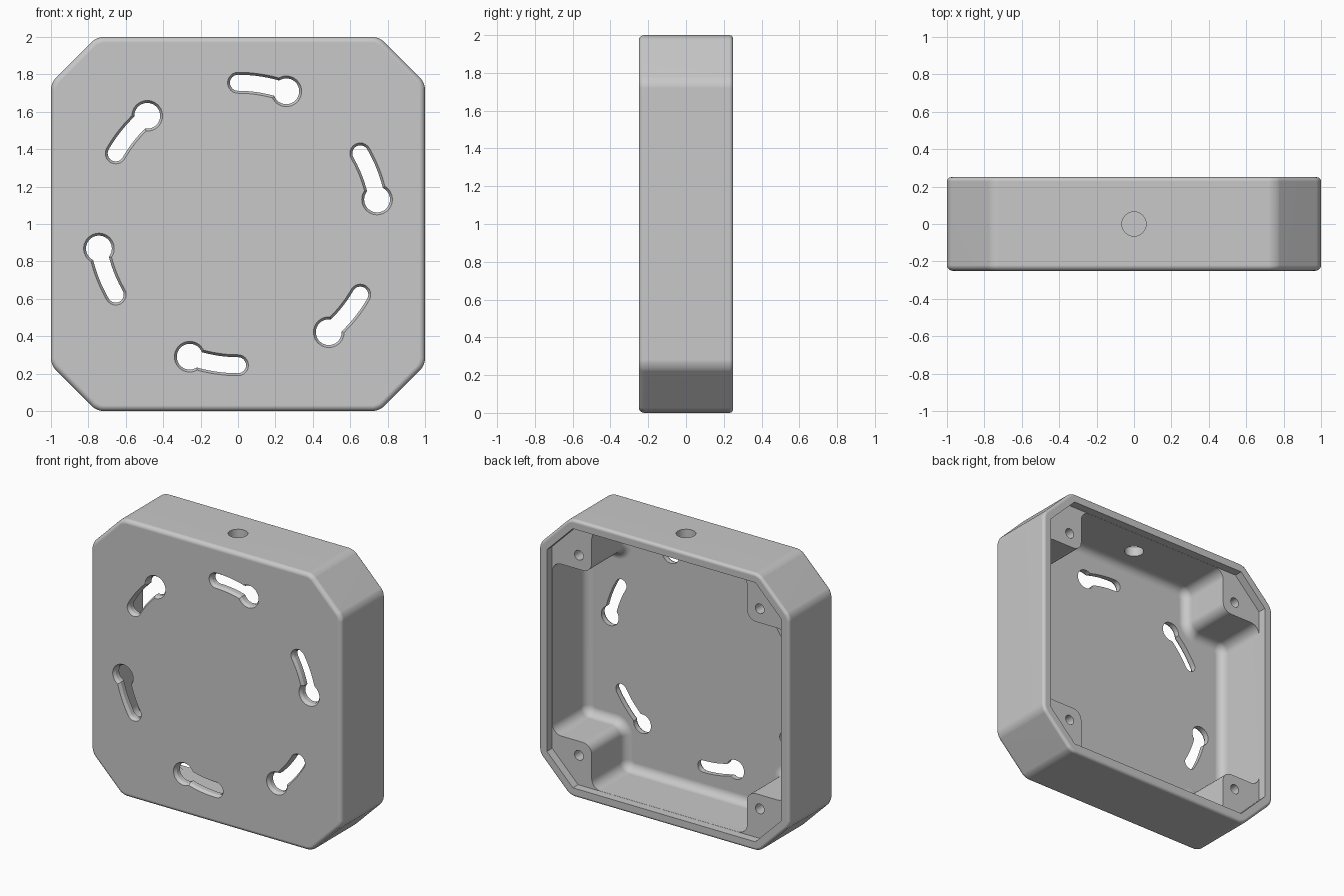
import bpy, bmesh
from math import sin, cos, radians, pi

default = bpy.data.objects.get("Cube")
if default:
    bpy.data.objects.remove(default)

MID = 1.0       # height of the centre
HALF = 0.25     # half the depth
WALL = 0.065
FLOOR = -0.195  # inner face of the front plate
LIP = 0.19      # back face of the corner bosses


def four_way(points):
    """Turn the outline of one quarter by 90 degrees four times."""
    out = []
    for k in range(4):
        c, s = round(cos(k * pi / 2)), round(sin(k * pi / 2))
        out += [(c * x - s * z, s * x + c * z) for x, z in points]
    return out


def circle(cx, cz, r, n=40):
    return [(cx + r * cos(2 * pi * i / n), cz + r * sin(2 * pi * i / n)) for i in range(n)]


def arc_slot(radius, w, start, end, n=12):
    """Curved slot with round ends, about the centre."""
    pts = []
    for i in range(n + 1):
        a = start + (end - start) * i / n
        pts.append(((radius + w) * cos(a), (radius + w) * sin(a)))
    for mid, turn in ((end, 0), (start, pi)):
        for i in range(1, n):
            a = mid + turn + pi * i / n
            pts.append((radius * cos(mid) + w * cos(a), radius * sin(mid) + w * sin(a)))
        if turn == 0:
            for i in range(n + 1):
                a = end + (start - end) * i / n
                pts.append(((radius - w) * cos(a), (radius - w) * sin(a)))
    return pts


def loft(bm, loops):
    """Closed solid through outlines of equal length, each at its own y."""
    rings = [[bm.verts.new((x, y, z + MID)) for x, z in pts] for pts, y in loops]
    for a, b in zip(rings, rings[1:]):
        for i in range(len(a)):
            j = (i + 1) % len(a)
            bm.faces.new((a[i], a[j], b[j], b[i]))
    bm.faces.new(rings[0][::-1])
    bm.faces.new(rings[-1])
    bmesh.ops.recalc_face_normals(bm, faces=bm.faces)


def round_edges(bm, test, offset, segments):
    bm.normal_update()
    edges = [e for e in bm.edges if test(e.verts[0].co, e.verts[1].co)]
    bmesh.ops.bevel(bm, geom=edges, offset=offset, segments=segments,
                    profile=0.5, affect='EDGES')


def along_y(a, b):
    return abs(a.y - b.y) > 0.1


def at_y(y):
    return lambda a, b: abs(a.y - y) < 0.001 and abs(b.y - y) < 0.001


def finish(bm, name):
    bmesh.ops.recalc_face_normals(bm, faces=bm.faces)
    mesh = bpy.data.meshes.new(name)
    bm.to_mesh(mesh)
    bm.free()
    obj = bpy.data.objects.new(name, mesh)
    bpy.context.collection.objects.link(obj)
    return obj


# Outer body: a square with cut corners and rounded edges
bm = bmesh.new()
octagon = four_way([(1, -0.755), (1, 0.755)])
loft(bm, [(octagon, -HALF), (octagon, HALF)])
round_edges(bm, along_y, 0.035, 5)
round_edges(bm, at_y(-HALF), 0.03, 6)
round_edges(bm, at_y(HALF), 0.022, 6)
body = finish(bm, "junction_box")

cutters = []

# Shallow recess at the open back
inner = 1 - WALL
bm = bmesh.new()
recess = four_way([(inner, -0.728), (inner, 0.728)])
loft(bm, [(recess, LIP), (recess, 0.4)])
cutters.append(finish(bm, "recess_cutter"))

# Deep cavity that leaves a square boss in each corner
bm = bmesh.new()
deep = inner - 0.001
cross = four_way([(deep, -0.62), (deep, 0.62), (0.62, 0.62)])
loft(bm, [(cross, FLOOR), (cross, 0.35)])
round_edges(bm, along_y, 0.07, 6)
round_edges(bm, at_y(FLOOR), 0.06, 6)
cutters.append(finish(bm, "cavity_cutter"))

# Six keyholes with a chamfered front edge: narrow arcs, then round ends
arcs, rounds = bmesh.new(), bmesh.new()
CHAMFER = 0.02
for k in range(6):
    a0, a1 = radians(70 + 60 * k), radians(90 + 60 * k)
    cx, cz = 0.755 * cos(a0), 0.755 * sin(a0)
    for bm, shape in ((arcs, lambda g: arc_slot(0.755, 0.043 + g, a0, a1)),
                      (rounds, lambda g: circle(cx, cz, 0.069 + g))):
        wide, narrow = shape(0.013), shape(0)
        loft(bm, [(wide, -0.35), (wide, -HALF), (narrow, CHAMFER - HALF), (narrow, 0)])
cutters += [finish(arcs, "slot_cutter"), finish(rounds, "keyhole_cutter")]

# Screw holes in the bosses
bm = bmesh.new()
for x, z in four_way([(0.722, 0.722)]):
    hole = circle(x, z, 0.035, 28)
    loft(bm, [(hole, -0.05), (hole, 0.3)])
cutters.append(finish(bm, "screw_hole_cutter"))

# Cable hole through the top wall
bm = bmesh.new()
bmesh.ops.create_cone(bm, cap_ends=True, segments=40, radius1=0.065, radius2=0.065, depth=0.4)
bmesh.ops.translate(bm, verts=bm.verts, vec=(0, 0, 2))
cutters.append(finish(bm, "cable_hole_cutter"))

# Cut everything out, then drop the cutters
for cutter in cutters:
    cutter.hide_render = True
    mod = body.modifiers.new(cutter.name, 'BOOLEAN')
    mod.operation = 'DIFFERENCE'
    mod.solver = 'EXACT'
    mod.object = cutter
bpy.context.view_layer.update()
cut = bpy.data.meshes.new_from_object(body.evaluated_get(bpy.context.evaluated_depsgraph_get()))
body.modifiers.clear()
body.data = cut
for cutter in cutters:
    bpy.data.objects.remove(cutter)

# One grey material
grey = bpy.data.materials.new("plain_grey")
grey.use_nodes = True
colour = (0.58, 0.58, 0.58, 1)
grey.diffuse_color = colour
grey.node_tree.nodes["Principled BSDF"].inputs["Base Color"].default_value = colour
body.data.materials.clear()
body.data.materials.append(grey)

# Smooth fillets, crisp edges
bpy.ops.object.select_all(action='DESELECT')
body.select_set(True)
bpy.context.view_layer.objects.active = body
bpy.ops.object.shade_smooth_by_angle(angle=radians(20))
weighted = body.modifiers.new("weighted_normals", 'WEIGHTED_NORMAL')
weighted.keep_sharp = True
